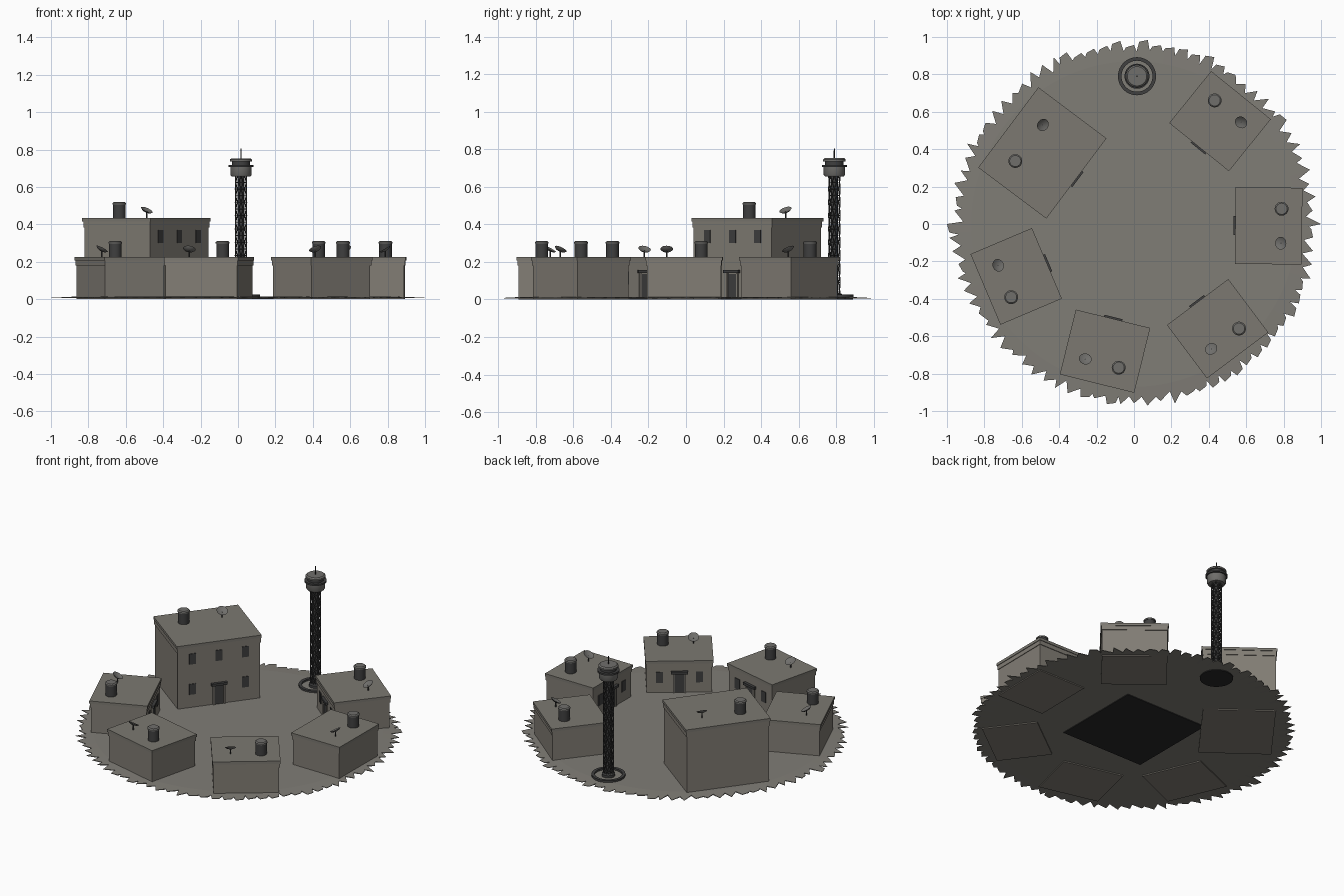
import bpy, bmesh, math, random
from mathutils import Matrix, Vector

if "Cube" in bpy.data.objects:
    bpy.data.objects.remove(bpy.data.objects["Cube"])
random.seed(4)

def mat(name, r, g, b):
    m = bpy.data.materials.new(name)
    m.diffuse_color = (r, g, b, 1)
    m.use_nodes = True
    m.node_tree.nodes["Principled BSDF"].inputs["Base Color"].default_value = m.diffuse_color
    return m

GROUND = mat("ground_taupe", .215, .205, .182)
WALL = mat("wall_taupe", .222, .205, .177)
ROOF = mat("roof_taupe", .2, .19, .165)
DARK = mat("dark_metal", .05, .05, .05)
BLACK = mat("near_black", .022, .022, .022)
LID = mat("grey_metal", .16, .157, .148)

def finish(name, bm, m, M=Matrix()):
    bmesh.ops.recalc_face_normals(bm, faces=bm.faces)
    me = bpy.data.meshes.new(name)
    bm.to_mesh(me)
    bm.free()
    me.materials.append(m)
    ob = bpy.data.objects.new(name, me)
    ob.matrix_world = M
    bpy.context.collection.objects.link(ob)
    return ob

def box(name, x0, x1, y0, y1, z0, z1, m, M=Matrix()):
    bm = bmesh.new()
    T = Matrix.Translation(((x0 + x1) / 2, (y0 + y1) / 2, (z0 + z1) / 2)) @ Matrix.Diagonal((x1 - x0, y1 - y0, z1 - z0, 1))
    bmesh.ops.create_cube(bm, size=1, matrix=T)
    return finish(name, bm, m, M)

def lathe(name, prof, m, M=Matrix(), n=24, closed=False):
    """Revolve (radius, z) points; open profiles get end caps."""
    bm = bmesh.new()
    rings = [[bm.verts.new((r * math.cos(2 * math.pi * i / n), r * math.sin(2 * math.pi * i / n), z))
              for i in range(n)] for r, z in prof]
    pairs = list(zip(rings, rings[1:])) + ([(rings[-1], rings[0])] if closed else [])
    for a, b in pairs:
        for i in range(n):
            j = (i + 1) % n
            bm.faces.new((a[i], a[j], b[j], b[i]))
    if not closed:
        bm.faces.new(rings[0])
        bm.faces.new(rings[-1])
    ob = finish(name, bm, m, M)
    bpy.ops.object.select_all(action='DESELECT')
    bpy.context.view_layer.objects.active = ob
    ob.select_set(True)
    bpy.ops.object.shade_smooth_by_angle(angle=math.radians(35))
    return ob

# ---- ragged ground disc: saw teeth around the rim, sloping down slightly
def ground():
    pts, teeth = [], 84
    step = 2 * math.pi / teeth
    for i in range(teeth):
        a = i * step
        deg = math.degrees(a)
        blocky = 55 < deg < 115 or 285 < deg < 340 or random.random() < .15
        tip = 1.0 if i in (0, teeth // 2) else random.uniform(.955, .99)
        pts.append((a, tip))
        if blocky:
            pts.append((a + step * .62, tip - .012))
            pts.append((a + step * .8, random.uniform(.92, .94)))
        else:
            pts.append((a + step * random.uniform(.55, .85), random.uniform(.91, .935)))
    bm = bmesh.new()
    def ring(zf, fixed=None):
        return [bm.verts.new(((fixed or r) * math.cos(a), (fixed or r) * math.sin(a), zf(r))) for a, r in pts]
    top_in = ring(lambda r: .014, .87)
    top = ring(lambda r: .014 - .05 * (r - .87))
    bot = ring(lambda r: .006)
    bot_in = ring(lambda r: .007, .87)
    n = len(pts)
    for a, b in ((top_in, top), (top, bot), (bot, bot_in)):
        for i in range(n):
            j = (i + 1) % n
            bm.faces.new((a[i], b[i], b[j], a[j]))
    bm.faces.new(top_in)
    bm.faces.new(bot_in)
    finish("ground_disc", bm, GROUND)

ground()
box("underside_plate", -.3, .3, -.3, .3, .001, .006, BLACK)

# ---- roof equipment
def tank(x, y, z, M):
    T = M @ Matrix.Translation((x, y, z))
    lathe("water_tank", [(.034, -.004), (.034, .072)], DARK, T)
    lathe("tank_lid", [(.037, .072), (.037, .08), (.03, .086)], LID, T)

def dish(x, y, z, M):
    T = M @ Matrix.Translation((x, y, z))
    lathe("dish_post", [(.004, -.004), (.004, .036)], DARK, T, 8)
    R = T @ Matrix.Translation((0, 0, .04)) @ Matrix.Rotation(math.radians(-30), 4, 'X')
    lathe("dish_bowl", [(.008, -.008), (.025, -.003), (.034, .005), (.024, 0), (.006, -.004)], LID, R)

# ---- one building, front facing local +y
def building(cx, cy, nx, ny, w, d, h, band, win_x, rows, k):
    M = Matrix.Translation((cx, cy, 0)) @ Matrix.Rotation(math.atan2(ny, nx) - math.pi / 2, 4, 'Z')
    hw, hd = w / 2, d / 2
    def slab(name, inset, z0, z1, m):
        box(name, -hw + inset, hw - inset, -hd + inset, hd - inset, z0, z1, m, M)
    slab("building_walls", .008, 0, h - .01, WALL)
    slab("cornice_band", .004, h - band, h - .015, WALL)
    slab("roof_slab", 0, h - .018, h, ROOF)
    f = hd - .008
    # door with jambs and canopy
    box("door", -.03, .03, f - .004, f + .004, .014, .135, DARK, M)
    for s in (-1, 1):
        box("door_jamb", s * .034 - .005, s * .034 + .005, f - .004, f + .009, .012, .14, WALL, M)
    box("door_canopy", -.05, .05, f - .004, f + .018, .14, .156, DARK, M)
    # windows, leaving the ground-floor centre for the door
    for row, (z0, z1) in enumerate(rows):
        for x in (-win_x, 0, win_x):
            if row == 0 and x == 0:
                continue
            box("window", x - .021, x + .021, f - .004, f + .004, z0, z1, DARK, M)
    tank(.092 * k, -.068 * k, h, M)
    dish(-.092 * k, -.068 * k, h, M)

for cx, cy, nx, ny in ((.46, .55, -.63, -.78), (.72, -.01, -1, .01), (.447, -.56, -.6, .8),
                       (-.155, -.68, .24, .97), (-.63, -.28, .92, .39)):
    building(cx, cy, nx, ny, .41, .357, .225, .045, .12, [(.08, .15)], 1)
building(-.49, .38, .8, -.6, .536, .455, .433, .05, .167, [(.1, .17), (.3, .37)], 1.32)

# ---- lattice watch tower
T = Matrix.Translation((.016, .79, 0))
lathe("tower_foundation", [(.1, .001), (.1, .007)], BLACK, T, 32)
lathe("tower_base_ring", [(.102, .01), (.102, .026), (.083, .026), (.083, .01)], DARK, T, 32, True)
lathe("tower_foot", [(.04, .01), (.04, .03), (.03, .035)], DARK, T)
lathe("tower_core", [(.02, .03), (.02, .66)], DARK, T, 12)

# twisted lattice: triangulated tube turned into struts
bm = bmesh.new()
sides, levels = 8, 18
rows = [[bm.verts.new((.03 * math.cos((i + .5 * l) * 2 * math.pi / sides),
                       .03 * math.sin((i + .5 * l) * 2 * math.pi / sides), .02 + .64 * l / levels))
         for i in range(sides)] for l in range(levels + 1)]
for a, b in zip(rows, rows[1:]):
    for i in range(sides):
        j = (i + 1) % sides
        bm.faces.new((a[i], a[j], b[i]))
        bm.faces.new((a[j], b[j], b[i]))
lattice = finish("tower_lattice", bm, DARK, T)
wf = lattice.modifiers.new("struts", 'WIREFRAME')
wf.thickness = .007
wf.offset = 0
wf.use_even_offset = False

# cabin and antenna
lathe("tower_cabin_lower", [(.05, .655), (.057, .665), (.057, .708)], LID, T)
lathe("tower_gallery", [(.067, .706), (.067, .717)], DARK, T)
lathe("tower_cabin_windows", [(.049, .716), (.049, .738)], DARK, T)
lathe("tower_cabin_roof", [(.06, .736), (.06, .746), (.052, .753)], LID, T)
lathe("tower_antenna", [(.004, .75), (.003, .805)], BLACK, T, 8)
